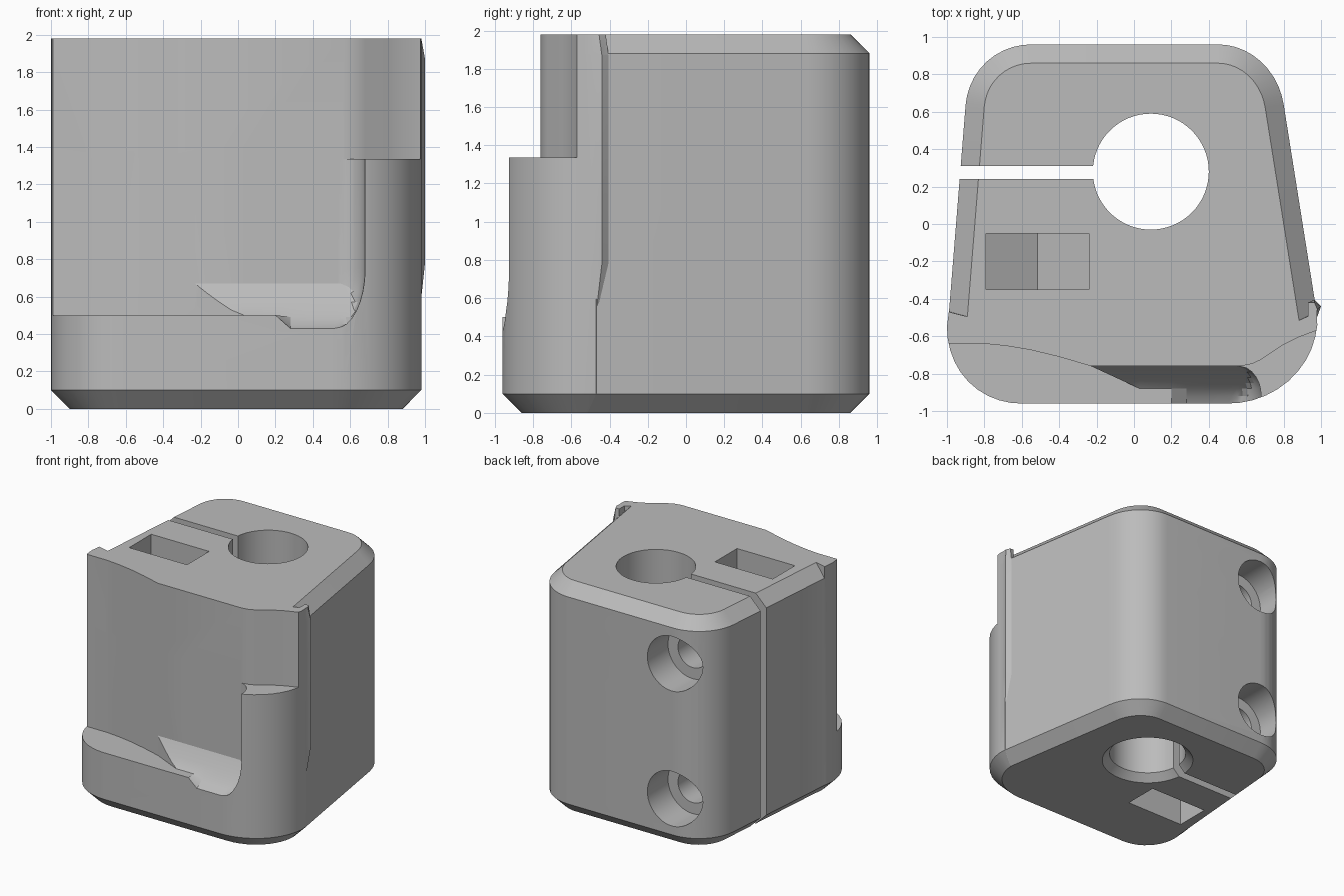
import bpy, bmesh, math
from mathutils import Vector

if "Cube" in bpy.data.objects:
    bpy.data.objects.remove(bpy.data.objects["Cube"])

grey = bpy.data.materials.new("plain_grey")
grey.diffuse_color = (0.5, 0.5, 0.5, 1)
grey.use_nodes = True
grey.node_tree.nodes["Principled BSDF"].inputs["Base Color"].default_value = grey.diffuse_color


def make(name, verts, faces):
    mesh = bpy.data.meshes.new(name)
    mesh.from_pydata(verts, [], faces)
    bm = bmesh.new()
    bm.from_mesh(mesh)
    bmesh.ops.recalc_face_normals(bm, faces=bm.faces)
    bm.to_mesh(mesh)
    bm.free()
    ob = bpy.data.objects.new(name, mesh)
    bpy.context.collection.objects.link(ob)
    mesh.materials.append(grey)
    return ob


def loft(name, rings):
    n = len(rings[0])
    faces = [tuple(range(n)), tuple(range((len(rings) - 1) * n, len(rings) * n))]
    for k in range(len(rings) - 1):
        for i in range(n):
            j = (i + 1) % n
            faces.append((k * n + i, k * n + j, (k + 1) * n + j, (k + 1) * n + i))
    return make(name, [p for r in rings for p in r], faces)


def at_z(pts, z):
    return [(p[0], p[1], z) for p in pts]


def prism(name, pts, z0, z1):
    return loft(name, [at_z(pts, z0), at_z(pts, z1)])


def box(name, x0, x1, y0, y1, z0, z1):
    return prism(name, [(x0, y0), (x1, y0), (x1, y1), (x0, y1)], z0, z1)


def circle(x, y, r, n=64):
    return [(x + r * math.cos(2 * math.pi * i / n), y + r * math.sin(2 * math.pi * i / n))
            for i in range(n)]


def rounded(a, corner, b, n=10):
    """Corner curve from a to b, drawn towards the corner point."""
    a, c, b = Vector(a), Vector(corner), Vector(b)
    w = 0.75  # weight for a near-circular arc
    out = []
    for i in range(n + 1):
        t = i / n
        k0, k1, k2 = (1 - t) ** 2, 2 * w * t * (1 - t), t * t
        out.append((a * k0 + c * k1 + b * k2) / (k0 + k1 + k2))
    return out


def inset(pts, d):
    out = []
    for i, p in enumerate(pts):
        e0 = (p - pts[i - 1]).normalized()
        e1 = (pts[(i + 1) % len(pts)] - p).normalized()
        n0, n1 = Vector((-e0.y, e0.x)), Vector((-e1.y, e1.x))
        out.append(p + (n0 + n1) * d / (1 + n0.dot(n1)))
    return out


# Body: counter-clockwise outline, bottom chamfer all round, top chamfer behind the front step
outline = (rounded((0.50, -0.96), (0.94, -0.96), (0.98, -0.54))
           + [Vector((0.978, -0.47)), Vector((0.976, -0.468))]
           + rounded((0.80, 0.64), (0.75, 0.96), (0.45, 0.96))
           + rounded((-0.55, 0.96), (-0.87, 0.96), (-0.90, 0.64))
           + [Vector((-0.989, -0.468)), Vector((-0.990, -0.47))]
           + rounded((-1.0, -0.55), (-1.0, -0.96), (-0.60, -0.96)))
small = inset(outline, 0.1)
top = [s if p.y > -0.469 else p for p, s in zip(outline, small)]
body = loft("clamp_block", [at_z(small, 0), at_z(outline, 0.1),
                            at_z(outline, 1.88), at_z(top, 1.98)])


def boolean(cutter, op='DIFFERENCE'):
    mod = body.modifiers.new("cut", 'BOOLEAN')
    mod.operation, mod.solver, mod.object = op, 'EXACT', cutter
    bpy.context.view_layer.objects.active = body
    bpy.ops.object.modifier_apply(modifier=mod.name)
    bpy.data.objects.remove(cutter)


# Thin rib on the right side, fading into the wall at its foot
rib = [(0.93, -0.42), (0.965, -0.405), (1.0, -0.44), (0.978, -0.50), (0.93, -0.50)]
foot = [(0.93, -0.45), (0.96, -0.46), (0.968, -0.475), (0.97, -0.50), (0.93, -0.50)]
tip = [(0.93, -0.42), (0.965, -0.42), (0.98, -0.455), (0.977, -0.50), (0.93, -0.50)]
boolean(loft("rib", [at_z(foot, 0.48), at_z(rib, 0.78), at_z(rib, 1.87), at_z(tip, 1.98)]), 'UNION')

# Curved upper front wall
left_wall = [(-1.2, -0.64), (-0.8, -0.64), (-0.68, -0.652), (-0.55, -0.674),
             (-0.4, -0.71), (-0.23, -0.76)]
right_wall = [(0.57, -0.76), (0.63, -0.748), (0.68, -0.725), (0.8, -0.645),
              (0.88, -0.605), (0.97, -0.572), (1.2, -0.51)]
boolean(prism("upper_front", left_wall + right_wall + [(1.2, -1.2), (-1.2, -1.2)], 1.335, 2.2))

# Ledge at the lower left of the front
boolean(prism("ledge", left_wall + [(0.03, -0.88), (0.03, -1.2), (-1.2, -1.2)], 0.5, 1.4))

# Scooped recess beside the right column
xs = [-0.23, 0.03, 0.2, 0.28, 0.40] + [0.52 + 0.16 * math.sin(i * math.pi / 16) for i in range(9)]
ys = [-1.2, -0.96, -0.92, -0.88, -0.85, -0.82, -0.79, -0.77, -0.76]


def floor_point(x, y):
    t = max(0, (y + 0.96) / 0.2)
    z = 0.43 + 0.24 * t ** 1.5
    u = min(1, max(0, (x - 0.52) / 0.16))
    z = max(z, 0.43 + 0.32 * (1 - math.sqrt(max(0, 1 - u * u))))
    z = max(z, 0.43 + 0.071 * min(1, max(0, (0.28 - x) / 0.08)))
    v = max(0, (y + 0.92) / 0.16)
    shift = 0.12 * (1 - math.sqrt(max(0, 1 - v * v)))
    return (x - shift * min(1, max(0, (x - 0.28) / 0.3)), y, z)


nx, ny = len(xs), len(ys)
low = [floor_point(x, y) for y in ys for x in xs]
verts = low + [(p[0], p[1], 1.4) for p in low]
faces = []
for j in range(ny - 1):
    for i in range(nx - 1):
        q = [j * nx + i, j * nx + i + 1, (j + 1) * nx + i + 1, (j + 1) * nx + i]
        faces += [tuple(q), tuple(k + nx * ny for k in reversed(q))]
border = ([i for i in range(nx)] + [j * nx + nx - 1 for j in range(1, ny)]
          + [(ny - 1) * nx + i for i in range(nx - 2, -1, -1)]
          + [j * nx for j in range(ny - 2, 0, -1)])
for a, b in zip(border, border[1:] + border[:1]):
    faces.append((a, b, b + nx * ny, a + nx * ny))
boolean(make("scoop", verts, faces))

# Main bore with a countersink underneath, and the clamping slit
boolean(loft("bore", [at_z(circle(0.09, 0.28, r), z)
                      for r, z in ((0.42, -0.05), (0.31, 0.06), (0.31, 2.2))]))
boolean(box("slit", -1.3, 0.0, 0.24, 0.31, -0.2, 2.2))

# Screw holes with counterbores at the back, and nut traps open at top and bottom
for zc, end in ((0.41, -0.1), (1.57, 2.1)):
    for r, y0, y1 in ((0.14, -0.2, 1.0), (0.235, 0.68, 1.2)):
        ring = circle(-0.54, zc, r, 48)
        boolean(loft("screw_hole", [[(x, y, z) for x, z in ring] for y in (y0, y1)]))
    s = 1 if end > zc else -1
    trap = [(-0.79, end), (-0.79, zc - s * 0.16), (-0.515, zc - s * 0.32),
            (-0.24, zc - s * 0.16), (-0.24, end)]
    boolean(loft("nut_trap", [[(x, y, z) for x, z in trap] for y in (-0.35, -0.05)]))

bpy.ops.object.select_all(action='DESELECT')
body.select_set(True)
bpy.context.view_layer.objects.active = body
bpy.ops.object.shade_smooth_by_angle(angle=math.radians(25))
